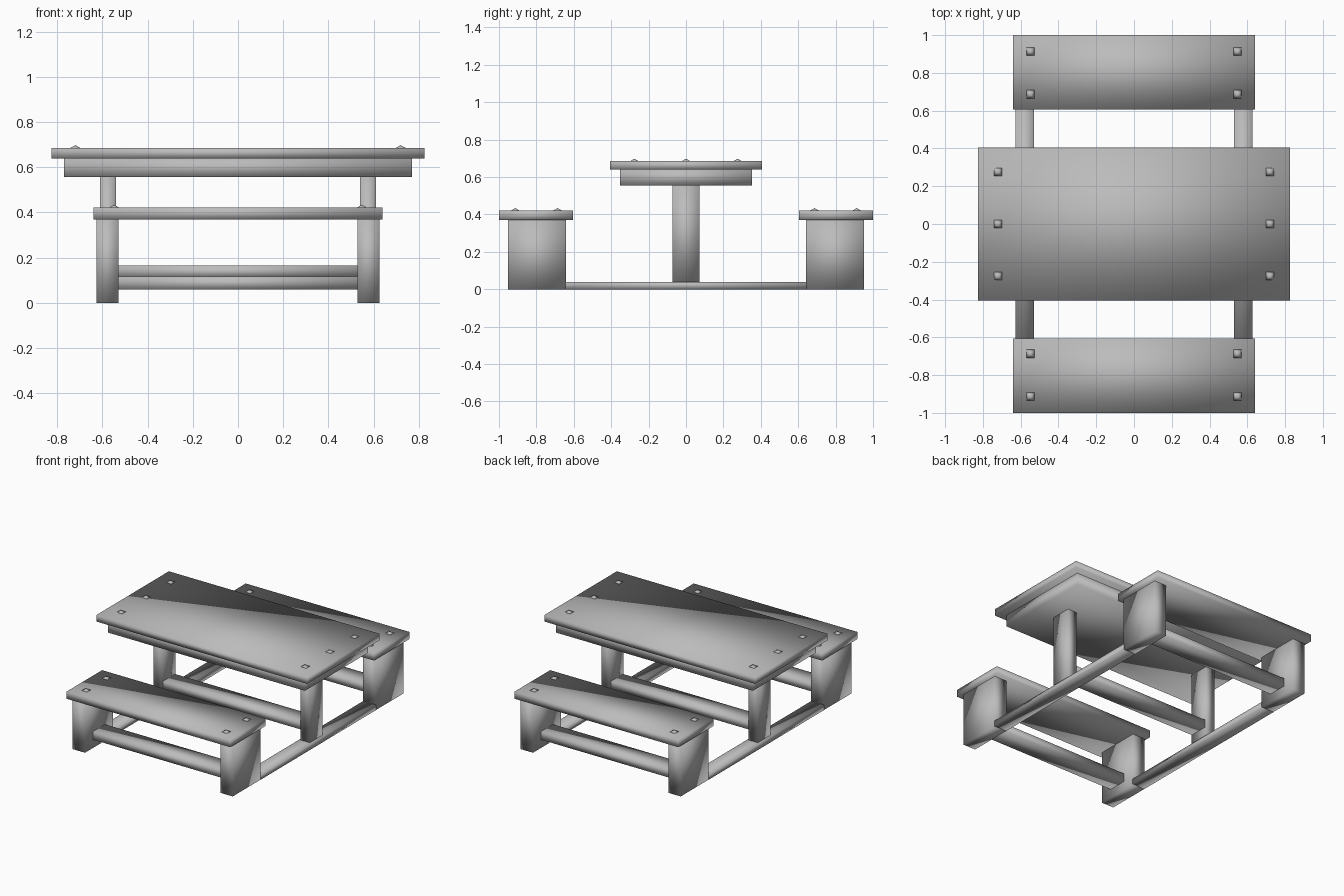
import bpy, bmesh
from mathutils import Vector

if "Cube" in bpy.data.objects:
    bpy.data.objects.remove(bpy.data.objects["Cube"])

# One plain grey for the whole table
grey = bpy.data.materials.new("weathered grey")
grey.diffuse_color = (0.5, 0.5, 0.5, 1)
grey.use_nodes = True
grey.node_tree.nodes["Principled BSDF"].inputs["Base Color"].default_value = grey.diffuse_color


def finish(name, bm):
    bmesh.ops.recalc_face_normals(bm, faces=bm.faces[:])
    me = bpy.data.meshes.new(name)
    bm.to_mesh(me)
    bm.free()
    me.materials.append(grey)
    for p in me.polygons:
        p.use_smooth = True      # soft shading runs across all edges
    ob = bpy.data.objects.new(name, me)
    bpy.context.collection.objects.link(ob)
    return ob


def box(name, x0, x1, y0, y1, z0, z1):
    bm = bmesh.new()
    bmesh.ops.create_cube(bm, size=1)
    for v in bm.verts:
        v.co = Vector(((x0 + x1) / 2 + v.co.x * (x1 - x0),
                       (y0 + y1) / 2 + v.co.y * (y1 - y0),
                       (z0 + z1) / 2 + v.co.z * (z1 - z0)))
    return finish(name, bm)


def bolt(name, x, y, z):
    # Low four-sided bolt head
    bm = bmesh.new()
    r = 0.025
    base = [bm.verts.new((x + a * r, y + b * r, z - 0.002))
            for a, b in ((-1, -1), (1, -1), (1, 1), (-1, 1))]
    tip = bm.verts.new((x, y, z + 0.012))
    bm.faces.new(base)
    for i in range(4):
        bm.faces.new((base[i], base[(i + 1) % 4], tip))
    return finish(name, bm)


# Table top, apron and centre stretcher
box("table_top", -0.825, 0.825, -0.405, 0.405, 0.64, 0.686)
box("table_apron", -0.77, 0.77, -0.352, 0.352, 0.556, 0.64)
box("table_stretcher", -0.54, 0.54, -0.067, 0.067, 0.112, 0.165)

for sx, side in ((-1, "left"), (1, "right")):
    # Table post and ground rail on each side
    xs = sorted((sx * 0.54, sx * 0.612))
    box("table_post_" + side, *xs, -0.072, 0.072, 0.04, 0.556)
    xr = sorted((sx * 0.53, sx * 0.627))
    box("ground_rail_" + side, *xr, -0.645, 0.645, 0.0, 0.04)
    for y in (-0.276, 0, 0.276):
        bolt("table_bolt_" + side, sx * 0.72, y, 0.686)

for sy, end in ((-1, "front"), (1, "back")):
    # Bench seat, stretcher, legs and bolts
    box("bench_seat_" + end, -0.64, 0.64, *sorted((sy * 0.605, sy * 1.0)), 0.37, 0.422)
    box("bench_stretcher_" + end, -0.53, 0.53,
        *sorted((sy * 0.73, sy * 0.865)), 0.059, 0.116)
    for sx, side in ((-1, "left"), (1, "right")):
        box("bench_leg_%s_%s" % (end, side), *sorted((sx * 0.53, sx * 0.626)),
            *sorted((sy * 0.642, sy * 0.953)), 0.0, 0.37)
        for y in (0.687, 0.913):
            bolt("bench_bolt_%s_%s" % (end, side), sx * 0.548, sy * y, 0.422)
